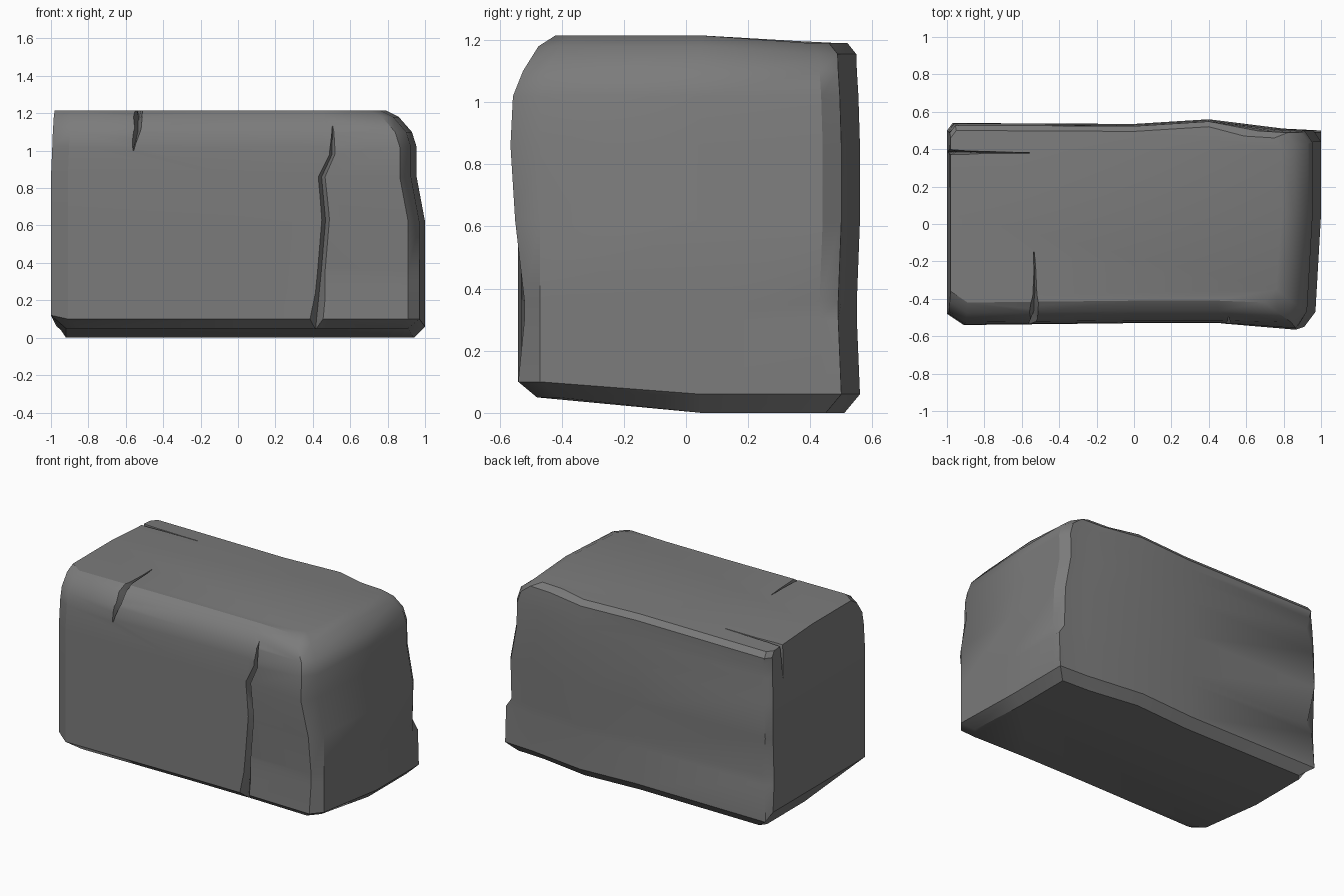
import bpy, bmesh, math
from mathutils import Vector

cube = bpy.data.objects.get("Cube")
if cube:
    bpy.data.objects.remove(cube)

stone = bpy.data.materials.new("grey stone")
stone.use_nodes = True
GREY = (0.2, 0.2, 0.2, 1)
stone.diffuse_color = GREY
stone.node_tree.nodes["Principled BSDF"].inputs["Base Color"].default_value = GREY


def make_object(name, bm):
    bmesh.ops.recalc_face_normals(bm, faces=bm.faces)
    mesh = bpy.data.meshes.new(name)
    bm.to_mesh(mesh)
    bm.free()
    mesh.materials.append(stone)
    obj = bpy.data.objects.new(name, mesh)
    bpy.context.collection.objects.link(obj)
    return obj


def loft(bm, rings):
    """Skin closed rings of points and cap both ends."""
    loops = [[bm.verts.new(p) for p in ring] for ring in rings]
    n = len(loops[0])
    for a, b in zip(loops, loops[1:]):
        for i in range(n):
            j = (i + 1) % n
            bm.faces.new((a[i], a[j], b[j], b[i]))
    bm.faces.new(loops[0][::-1])
    bm.faces.new(loops[-1])
    return loops


# Plan outline of the block, anticlockwise from the front left corner
outline = [(-.91, -.54), (0, -.53), (.45, -.53), (.91, -.54), (.97, -.47),
           (1, .05), (1, .44), (.96, .5), (.8, .51), (.4, .56), (0, .535),
           (-.97, .54), (-1, .5), (-1, .05), (-1, -.48)]
FRONT, RIGHT, BACK, LEFT = {0, 1, 2, 3}, {4, 5, 6, 7}, {7, 8, 9, 10, 11}, {12, 13, 14}

# Height, insets (left, right, front, back), front right wobble, back left chip
levels = [(0, .08, .06, .06, .05, 0, 0),
          (.06, 0, 0, 0, 0, 0, 0),
          (.30, 0, 0, 0, .01, .02, .01),
          (.36, 0, 0, 0, .01, .02, .04),
          (.62, 0, 0, 0, 0, -.01, 0),
          (.86, 0, .045, 0, 0, -.025, .01),
          (1.02, .007, .045, .003, .005, -.02, .04),
          (1.10, .01, .07, .015, .01, 0, .02),
          (1.18, .015, .14, .065, .012, 0, 0),
          (1.215, .02, .21, .12, .04, 0, 0)]


def block_ring(z, left, right, front, back, wobble, chip):
    ring = []
    for i, (x, y) in enumerate(outline):
        dz = 0
        # Lower back right corner is unchipped
        if i == 7 and z < .33:
            x, y = 1, .5
        if i in LEFT or i in (0, 11):
            x += left
        if i in RIGHT or i in (3, 8):
            x -= right
        if i in FRONT or i in (4, 14):
            y += front
            dz = .05 if z == 0 else .04 if z < .1 else 0
        if i in BACK or i in (6, 12):
            y -= back
            dz = -.025 if z > 1.15 else 0
        if i in LEFT and .01 < z < .1:
            dz = .06
        if i == 3:
            y += wobble
        if i == 11:
            x += chip
            y -= chip * .3
        ring.append((x, y, z + dz))
    return ring


# Block body, with a fold across its top and underside
bm = bmesh.new()
loops = loft(bm, [block_ring(*level) for level in levels])
for loop in (loops[0], loops[-1]):
    bmesh.ops.connect_verts(bm, verts=[loop[5], loop[13]])
block = make_object("stone_block", bm)


# Wedge cutters that follow a crack along the surface
def crack(name, side, path):
    """Path holds point, outward normal, half width and depth."""
    side, rings = Vector(side), []
    for point, normal, width, depth in path:
        p, n = Vector(point), Vector(normal).normalized()
        out = p + n * .04
        w = width * (1 + .04 / depth)
        rings.append((out - side * w, out + side * w, p - n * depth))
    bm = bmesh.new()
    loft(bm, rings)
    return make_object(name, bm)


F, T, L = (0, -1, 0), (0, 0, 1), (-1, 0, 0)
cutters = [
    crack("long_front_crack", (1, 0, 0), [
        ((.41, -.50, -.02), F, .04, .06), ((.42, -.53, .1), F, .035, .05),
        ((.445, -.53, .35), F, .02, .05), ((.468, -.53, .63), F, .02, .05),
        ((.447, -.53, .86), F, .018, .05), ((.503, -.53, .98), F, .014, .04),
        ((.505, -.51, 1.16), (0, -1, .5), .002, .02)]),
    crack("upper_front_crack", (1, 0, 0), [
        ((-.56, -.53, 1.0), F, .002, .02), ((-.535, -.51, 1.12), (0, -1, .4), .018, .05),
        ((-.535, -.45, 1.19), (0, -1, 1), .02, .05),
        ((-.53, -.38, 1.215), (0, -.4, 1), .011, .04), ((-.535, -.15, 1.215), T, .002, .02)]),
    crack("top_left_crack", (0, 1, 0), [
        ((-.56, .38, 1.197), T, .002, .02), ((-.8, .383, 1.197), T, .006, .04),
        ((-.98, .385, 1.195), (-1, 0, 1), .013, .05), ((-1, .385, .98), L, .002, .02)]),
]

# Carve the cracks into the block
bpy.ops.object.select_all(action="DESELECT")
bpy.context.view_layer.objects.active = block
block.select_set(True)
for cutter in cutters:
    cut = block.modifiers.new(cutter.name, "BOOLEAN")
    cut.operation = "DIFFERENCE"
    cut.solver = "EXACT"
    cut.object = cutter
    bpy.ops.object.modifier_apply(modifier=cut.name)
for cutter in cutters:
    bpy.data.objects.remove(cutter)

bpy.ops.object.shade_smooth_by_angle(angle=math.radians(32))
